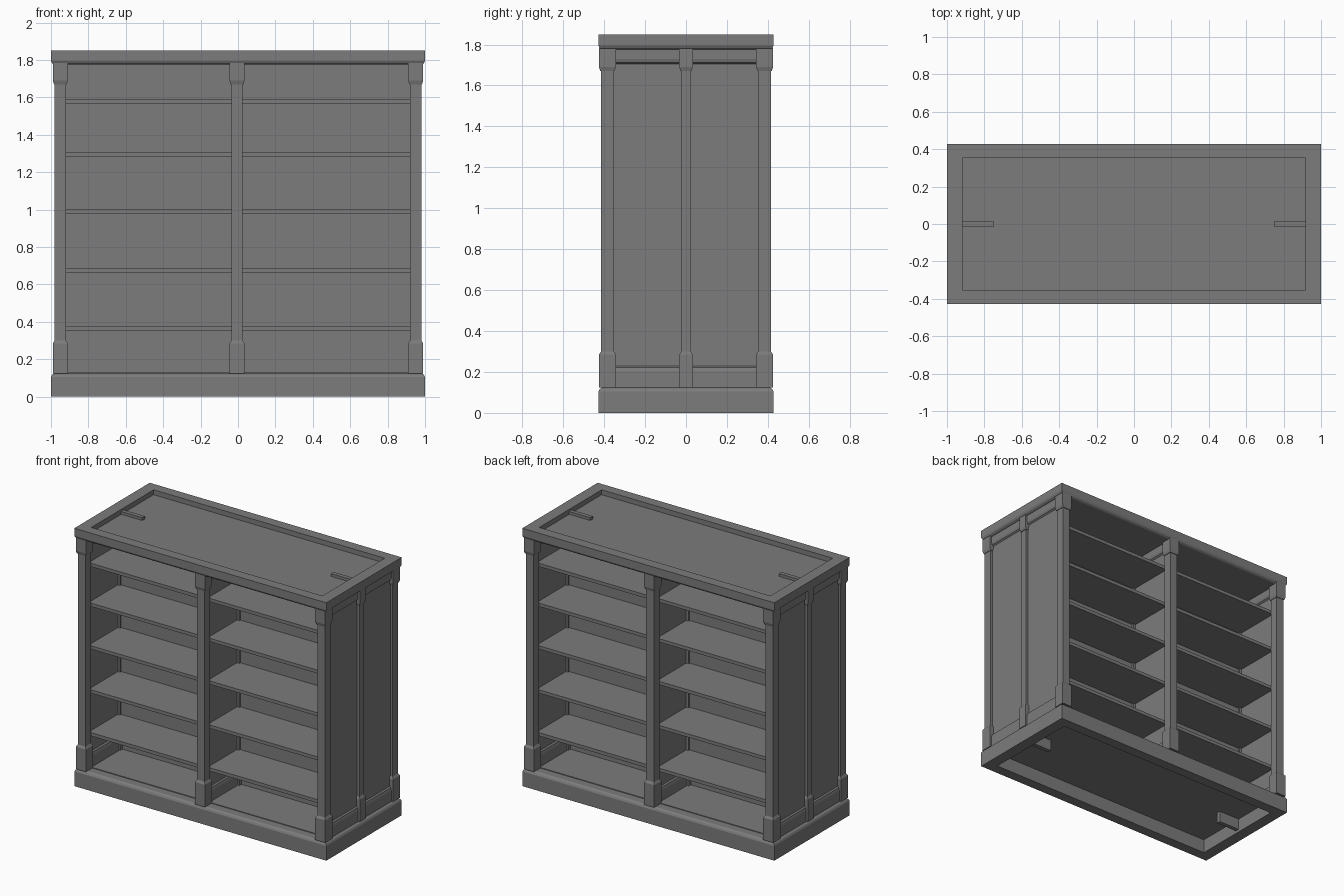
import bpy
import bmesh

cube = bpy.data.objects.get("Cube")
if cube:
    bpy.data.objects.remove(cube, do_unlink=True)

grey = bpy.data.materials.new("grey_paint")
grey.use_nodes = True
colour = (0.2, 0.2, 0.2, 1)
grey.diffuse_color = colour
grey.node_tree.nodes["Principled BSDF"].inputs["Base Color"].default_value = colour


def stack(name, cx, cy, rings):
    """Closed solid through rectangular rings of (half x, half y, z)."""
    bm = bmesh.new()
    loops = [[bm.verts.new((cx + sx * hx, cy + sy * hy, z))
              for sx, sy in ((-1, -1), (1, -1), (1, 1), (-1, 1))]
             for hx, hy, z in rings]
    for a, b in zip(loops, loops[1:]):
        for i in range(4):
            j = (i + 1) % 4
            bm.faces.new((a[i], a[j], b[j], b[i]))
    bm.faces.new(loops[0][::-1])
    bm.faces.new(loops[-1])
    bmesh.ops.recalc_face_normals(bm, faces=bm.faces)
    mesh = bpy.data.meshes.new(name)
    bm.to_mesh(mesh)
    bm.free()
    mesh.materials.append(grey)
    obj = bpy.data.objects.new(name, mesh)
    bpy.context.collection.objects.link(obj)
    return obj


def box(name, x0, x1, y0, y1, z0, z1):
    hx, hy = (x1 - x0) / 2, (y1 - y0) / 2
    return stack(name, x0 + hx, y0 + hy, [(hx, hy, z0), (hx, hy, z1)])


def post(name, cx, cy, hx, hy):
    """Post with a chamfered foot block and capital."""
    bx, by = hx + 0.01, hy + 0.01
    stack(name, cx, cy, [
        (bx, by, BASE), (bx, by, 0.285), (hx, hy, 0.3),
        (hx, hy, 1.67), (hx + 0.004, hy + 0.004, 1.67),
        (bx, by, 1.69), (bx, by, TOP)])


BASE, TOP = 0.125, 1.785
IN_X, IN_Y = 0.917, 0.353

# Hollow plinth and recessed cornice
stack("plinth", 0, 0, [
    (IN_X, IN_Y, 0.1), (IN_X, IN_Y, 0), (1, 0.427, 0), (1, 0.427, 0.105),
    (0.994, 0.421, 0.117), (0.982, 0.409, BASE), (IN_X, IN_Y, BASE), (IN_X, IN_Y, 0.13)])
stack("cornice", 0, 0, [
    (0.982, 0.409, 1.775), (0.994, 0.421, 1.783), (1, 0.427, 1.795),
    (1, 0.427, 1.85), (IN_X, IN_Y, 1.85), (IN_X, IN_Y, 1.815)])

# Three upright frames: posts, panel and rails
for side, cx in (("right", -0.95), ("middle", -0.005), ("left", 0.95)):
    for end, cy in (("front", -0.384), ("back", 0.384)):
        post(f"{side}_{end}_post", cx, cy, 0.03, 0.031)
    post(f"{side}_centre_post", cx, 0, 0.03, 0.023)
    box(f"{side}_panel", cx - 0.012, cx + 0.012, -0.37, 0.37, BASE, TOP)
    stack(f"{side}_bottom_rail", cx, 0, [
        (0.027, 0.36, BASE), (0.027, 0.36, 0.205),
        (0.022, 0.36, 0.222), (0.012, 0.36, 0.23)])
    stack(f"{side}_top_rail", cx, 0, [
        (0.012, 0.36, 1.705), (0.022, 0.36, 1.713),
        (0.027, 0.36, 1.73), (0.027, 0.36, TOP)])

# Central divider between the two open faces
box("divider_panel", -0.95, 0.95, -0.01, 0.01, BASE, TOP)

# Shelves on both faces of each bay
for side, x0, x1 in (("right", -0.945, -0.01), ("left", 0.0, 0.945)):
    for n, z in enumerate((0.365, 0.672, 0.988, 1.294, 1.58)):
        box(f"{side}_shelf_{n + 1}", x0, x1, -IN_Y, IN_Y, z - 0.012, z + 0.012)

# Short cleats in the top recess and under the plinth
for side, s in (("right", -1), ("left", 1)):
    x0, x1 = sorted((s * 0.75, s * 0.93))
    box(f"{side}_top_cleat", x0, x1, -0.015, 0.015, 1.8, 1.835)
    box(f"{side}_bottom_cleat", x0, x1, -0.015, 0.015, 0.02, 0.11)
